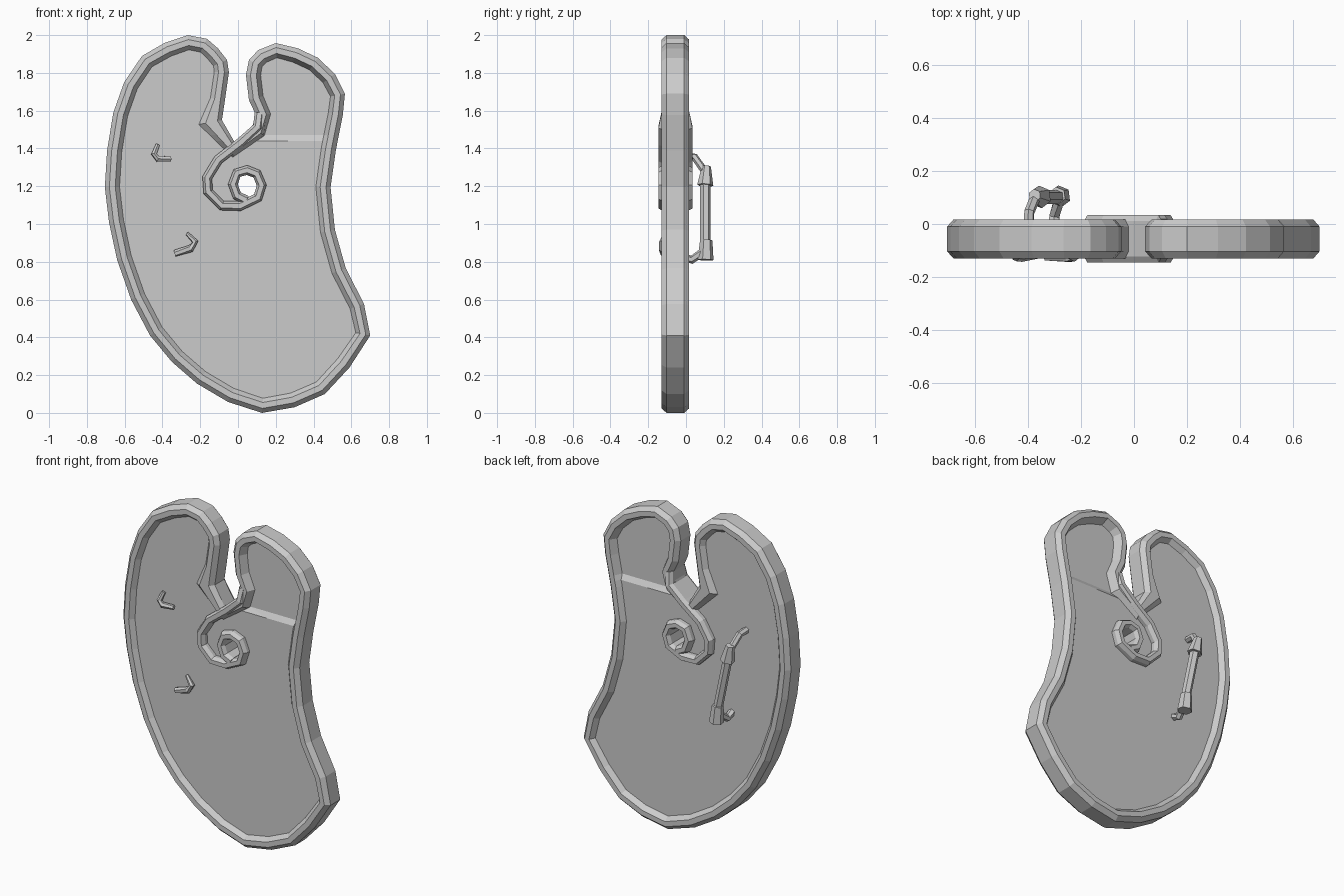
import bpy, bmesh, math
from mathutils import Vector

if "Cube" in bpy.data.objects:
    bpy.data.objects.remove(bpy.data.objects["Cube"])

OUTLINE = [(-.265, 2.0), (-.386, 1.96), (-.508, 1.89), (-.603, 1.75), (-.66, 1.59), (-.693, 1.39),
           (-.705, 1.195), (-.683, 1.01), (-.64, .81), (-.566, .60), (-.466, .41), (-.35, .27),
           (-.217, .155), (-.053, .058), (.127, 0), (.30, .03), (.46, .10), (.59, .24), (.70, .41),
           (.667, .577), (.57, .767), (.513, .97), (.49, 1.195), (.518, 1.39), (.555, 1.577),
           (.566, 1.69), (.513, 1.794), (.423, 1.88), (.317, 1.93), (.20, 1.958), (.106, 1.92),
           (.058, 1.868), (.042, 1.79), (.058, 1.656), (.095, 1.577), (.074, 1.51), (-.016, 1.43),
           (-.085, 1.55), (-.069, 1.656), (-.048, 1.804), (-.058, 1.868), (-.106, 1.93), (-.164, 1.98)]
SPIRAL = [(.114, 1.59), (.104, 1.513), (.012, 1.43), (-.105, 1.34), (-.163, 1.245), (-.158, 1.17),
          (-.085, 1.097), (.01, 1.095), (.105, 1.14), (.125, 1.205), (.10, 1.265), (.048, 1.285),
          (-.005, 1.27), (-.027, 1.21), (-.005, 1.15), (.045, 1.125)]
# rim cross-section: inset from outline, y
RIM = [(.078, -.102), (.055, -.13), (.024, -.13), (0, -.103),
       (0, -.01), (.024, .017), (.055, .017), (.078, -.012)]
FRONT, BACK = RIM[0][1], RIM[-1][1]


def finish(bm, name):
    bmesh.ops.recalc_face_normals(bm, faces=bm.faces)
    me = bpy.data.meshes.new(name)
    bm.to_mesh(me)
    bm.free()
    ob = bpy.data.objects.new(name, me)
    bpy.context.collection.objects.link(ob)
    return ob


def inward(pts, i, closed=True):
    n = len(pts)
    a = Vector(pts[(i - 1) % n] if closed else pts[max(i - 1, 0)])
    p = Vector(pts[i])
    b = Vector(pts[(i + 1) % n] if closed else pts[min(i + 1, n - 1)])
    t = (p - a).normalized() + (b - p).normalized()
    t.normalize()
    return Vector((-t.y, t.x))


def bridge(bm, a, b):
    n = len(a)
    for i in range(n):
        bm.faces.new((a[i], a[(i + 1) % n], b[(i + 1) % n], b[i]))


def tube(name, pts, radii, sides=6):
    """Round bar through 3D points with one radius per point."""
    bm = bmesh.new()
    pts = [Vector(p) for p in pts]
    rings = []
    for i, p in enumerate(pts):
        t = (pts[min(i + 1, len(pts) - 1)] - pts[max(i - 1, 0)]).normalized()
        u = t.cross(Vector((1, .13, .1))).normalized()
        v = t.cross(u)
        rings.append([bm.verts.new(p + radii[i] * (u * math.cos(a) + v * math.sin(a)))
                      for a in (2 * math.pi * k / sides for k in range(sides))])
    for a, b in zip(rings, rings[1:]):
        bridge(bm, a, b)
    bm.faces.new(rings[0])
    bm.faces.new(rings[-1])
    return finish(bm, name)


# shield body: swept rim, two recessed panels and the eye hole
bm = bmesh.new()
rings = []
for inset, y in RIM:
    ring = []
    for i, p in enumerate(OUTLINE):
        k = 1.6 if i == 37 and inset > .03 else 1
        q = Vector(p) + inward(OUTLINE, i) * inset * k
        ring.append(bm.verts.new((q.x, y, q.y)))
    rings.append(ring)
for a, b in zip(rings, rings[1:]):
    bridge(bm, a, b)
holes = []
for ring, y in ((rings[0], FRONT), (rings[-1], BACK)):
    hole = [bm.verts.new((.048 + .066 * math.cos(a), y, 1.205 + .066 * math.sin(a)))
            for a in (math.pi / 4 * (k + .5) for k in range(8))]
    holes.append(hole)
    edges = [bm.edges.new((hole[k], hole[(k + 1) % 8])) for k in range(8)]
    edges += [bm.edges.get((ring[k], ring[(k + 1) % len(ring)])) for k in range(len(ring))]
    bmesh.ops.triangle_fill(bm, edges=edges, use_beauty=True, normal=(0, -1, 0))
bridge(bm, *holes)
# deeper recess in the right lobe, with a sloped step below it
for z in (1.44, 1.47):
    bmesh.ops.bisect_plane(bm, geom=bm.verts[:] + bm.edges[:] + bm.faces[:],
                           plane_co=(0, 0, z), plane_no=(0, 0, 1))
for v in bm.verts:
    if v.co.x > .05 and v.co.z > 1.46:
        if abs(v.co.y - FRONT) < 1e-4:
            v.co.y += .02
        elif abs(v.co.y - BACK) < 1e-4:
            v.co.y -= .02
finish(bm, "shield_body")

# spiral ridge curling around the eye hole, showing on both faces
bm = bmesh.new()
rings = []
for i, p in enumerate(SPIRAL):
    n = inward(SPIRAL, i, False)
    w, h = .026, (.074 if i == 0 else .09)
    ring = []
    for s, t in ((-1, -.75), (-.5, -1), (.5, -1), (1, -.75), (1, .75), (.5, 1), (-.5, 1), (-1, .75)):
        q = Vector(p) + n * w * s
        ring.append(bm.verts.new((q.x, -.056 + h * t, q.y)))
    rings.append(ring)
for a, b in zip(rings, rings[1:]):
    bridge(bm, a, b)
bm.faces.new(rings[0])
bm.faces.new(rings[-1])
finish(bm, "spiral_ridge")

# back handle: grip bar, flared collars and bent legs
tube("handle_grip", [(-.36, .102, 1.24), (-.285, .102, .88)], [.027, .027])
tube("upper_collar", [(-.353, .102, 1.205), (-.375, .108, 1.305)], [.043, .024])
tube("lower_collar", [(-.29, .107, .915), (-.28, .104, .81)], [.033, .042])
tube("upper_leg", [(-.40, -.03, 1.36), (-.395, .045, 1.355), (-.37, .105, 1.27)], [.02] * 3)
tube("lower_leg", [(-.30, -.03, .835), (-.30, .03, .81), (-.28, .10, .86)], [.022] * 3)

# bent leg ends clinched on the front face
tube("upper_clinch", [(-.425, -.11, 1.42), (-.445, -.125, 1.37), (-.425, -.125, 1.345),
                      (-.355, -.115, 1.345)], [.012, .016, .018, .014])
tube("lower_clinch", [(-.27, -.11, .95), (-.225, -.125, .905), (-.25, -.125, .87),
                      (-.335, -.12, .845)], [.01, .017, .02, .018])
